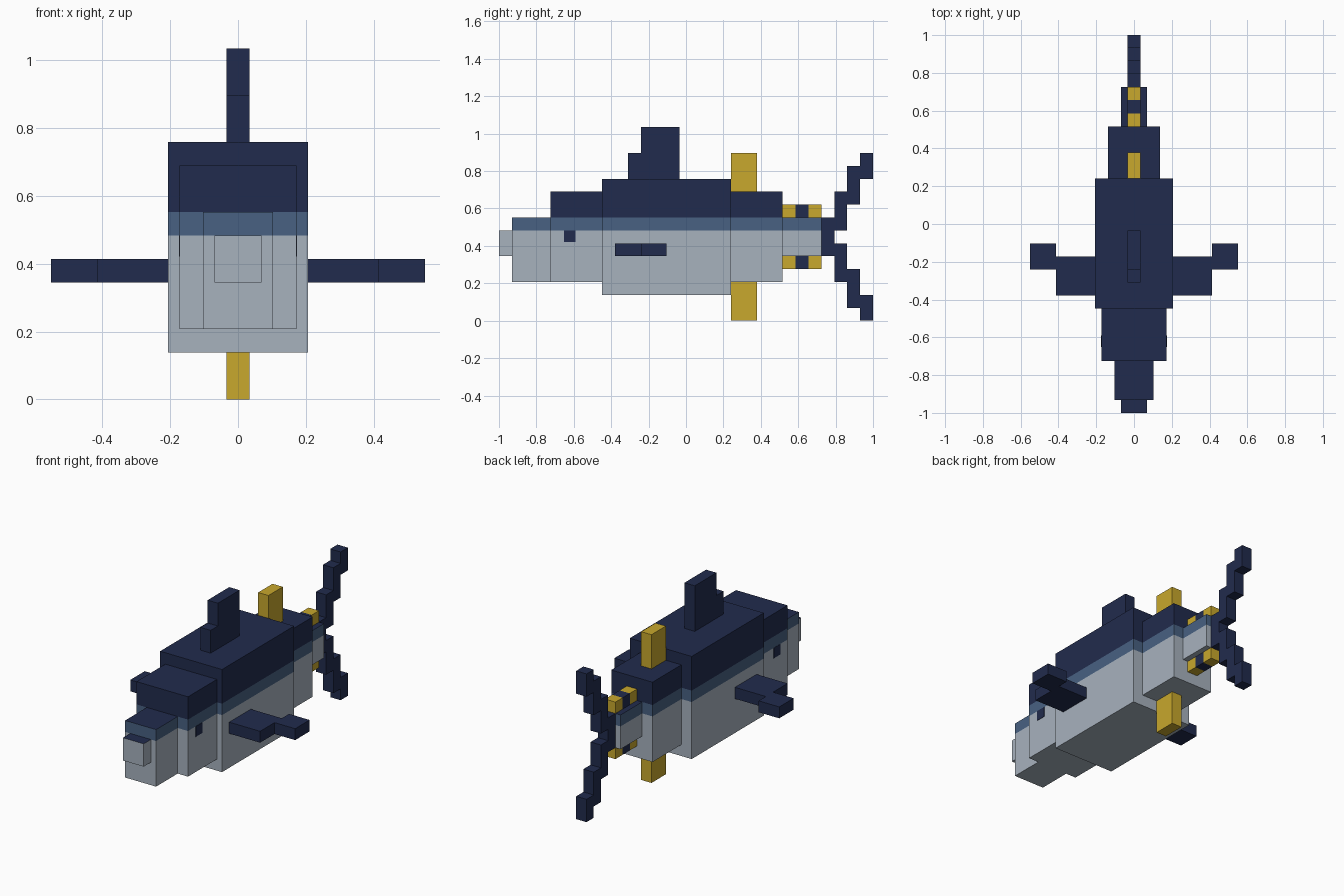
import bpy
import bmesh
from mathutils import Vector

if "Cube" in bpy.data.objects:
    bpy.data.objects.remove(bpy.data.objects["Cube"], do_unlink=True)

U = 2 / 29  # one block unit; y counts from the nose, z from the ground


def material(name, rgb):
    m = bpy.data.materials.new(name)
    m.use_nodes = True
    m.diffuse_color = (*rgb, 1)
    m.node_tree.nodes["Principled BSDF"].inputs["Base Color"].default_value = (*rgb, 1)
    return m


NAVY = material("navy", (0.0152, 0.0242, 0.0742))
BLUE = material("mid blue", (0.065, 0.12, 0.223))
GREY = material("silver grey", (0.386, 0.445, 0.515))
GOLD = material("fin yellow", (0.578, 0.392, 0.026))


def add_box(bm, x, y, z):
    geo = bmesh.ops.create_cube(bm, size=1)
    for v in geo["verts"]:
        pick = [r[1] if c > 0 else r[0] for r, c in zip((x, y, z), v.co)]
        v.co = Vector((pick[0] * U, pick[1] * U - 1, pick[2] * U))


def finish(bm, name, mats):
    mesh = bpy.data.meshes.new(name)
    bm.to_mesh(mesh)
    bm.free()
    for m in mats:
        mesh.materials.append(m)
    obj = bpy.data.objects.new(name, mesh)
    bpy.context.collection.objects.link(obj)
    return obj


def fin(name, mat, *boxes):
    bm = bmesh.new()
    for box in boxes:
        add_box(bm, *box)
    return finish(bm, name, [mat])


def body_part(name, half, y, z):
    """Block with navy back, blue flank stripe and grey belly."""
    bm = bmesh.new()
    add_box(bm, (-half, half), y, z)
    for level in (7, 8):
        bmesh.ops.bisect_plane(bm, geom=bm.verts[:] + bm.edges[:] + bm.faces[:],
                               plane_co=(0, 0, level * U), plane_no=(0, 0, 1))
    bm.normal_update()
    for f in bm.faces:
        h = f.calc_center_median().z / U
        if f.normal.z > 0.5 or h > 8:
            f.material_index = 0
        else:
            f.material_index = 1 if h > 7 else 2
    finish(bm, name, [NAVY, BLUE, GREY])


# Body sections, nose to tail
body_part("snout", 1, (0, 1), (5, 7))
body_part("front_head", 1.5, (1, 4), (3, 8))
body_part("rear_head", 2.5, (4, 8), (3, 10))
body_part("main_body", 3, (8, 18), (2, 11))
body_part("rear_body", 2, (18, 22), (3, 10))
body_part("tail_base", 1, (22, 25), (5, 8))

# Centre fins
thin = (-0.5, 0.5)
fin("dorsal_fin", NAVY, (thin, (10, 11), (11, 13)), (thin, (11, 14), (11, 15)))
fin("second_dorsal_fin", GOLD, (thin, (18, 20), (10, 13)))
fin("anal_fin", GOLD, (thin, (18, 20), (0, 3)))

# Finlets above and below the tail base
for place, z in (("upper", (8, 9)), ("lower", (4, 5))):
    for i, mat in enumerate((GOLD, NAVY, GOLD)):
        fin(f"{place}_finlet_{i + 1}", mat, (thin, (22 + i, 23 + i), z))

# Forked tail
fin("tail_root", NAVY, (thin, (25, 26), (5, 8)))
fin("upper_tail_lobe", NAVY, (thin, (26, 27), (7, 10)),
    (thin, (27, 28), (9, 12)), (thin, (28, 29), (11, 13)))
fin("lower_tail_lobe", NAVY, (thin, (26, 27), (3, 6)),
    (thin, (27, 28), (1, 4)), (thin, (28, 29), (0, 2)))

# Side fins and eyes
for side, s in (("left", 1), ("right", -1)):
    def span(a, b):
        return tuple(sorted((a * s, b * s)))
    fin(f"{side}_pectoral_fin", NAVY, (span(3, 6), (9, 12), (5, 6)),
        (span(6, 8), (11, 13), (5, 6)))
    fin(f"{side}_eye", NAVY, (span(2.45, 2.53), (5.05, 5.95), (6.1, 7)))
